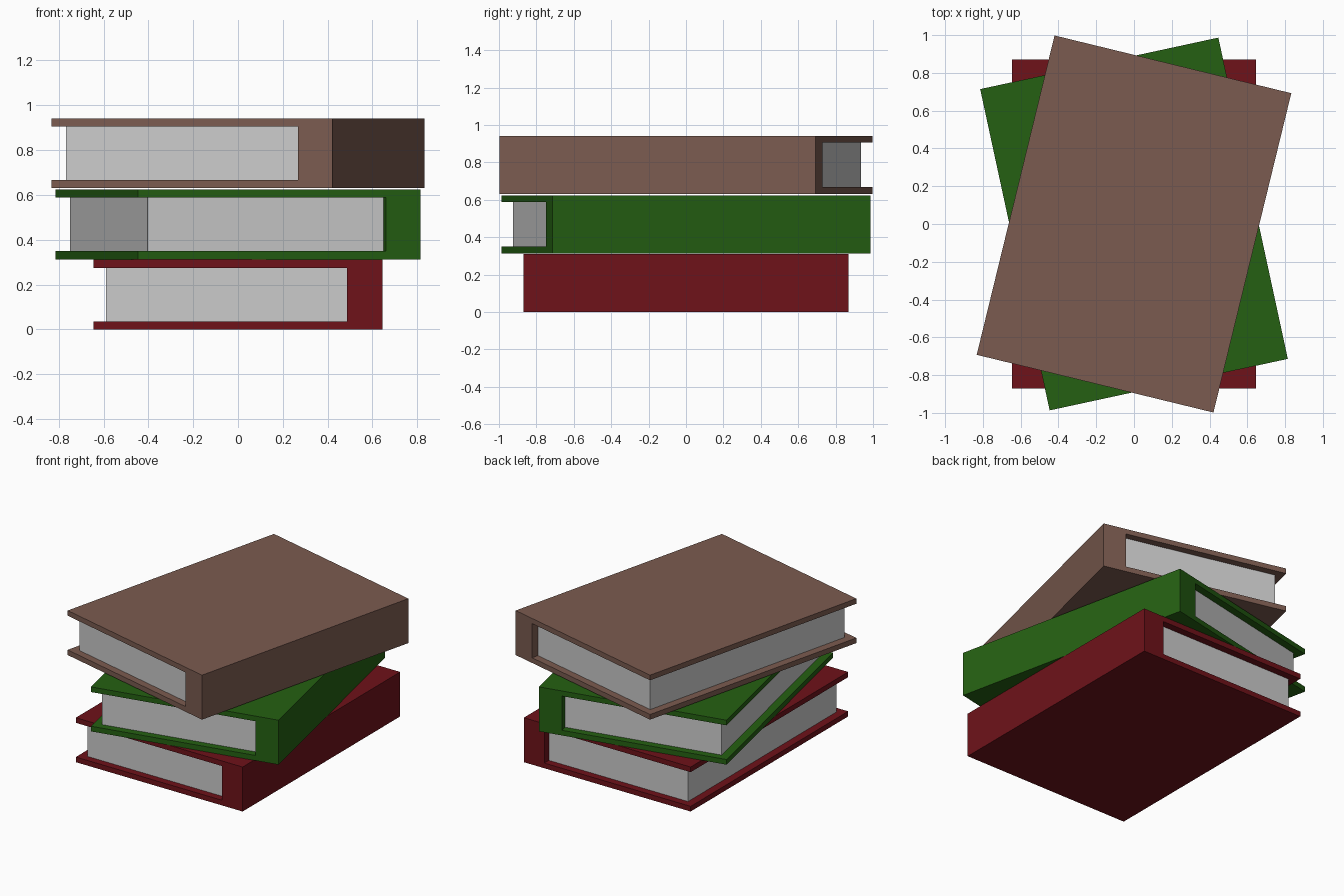
import bpy
import bmesh
from math import radians

if "Cube" in bpy.data.objects:
    bpy.data.objects.remove(bpy.data.objects["Cube"])

HALF_W, HALF_L, HEIGHT = 0.645, 0.87, 0.311   # outer size of a book
BOARD = 0.036                                 # cover board thickness
SPINE_X = 0.487                               # inner face of the thick spine
PAGE_X, PAGE_L = -0.59, 0.82                  # recessed page edges


def extrude_profile(name, points, half_length, z, angle, material=None):
    """Extrude an x-z outline along y and place it at height z."""
    bm = bmesh.new()
    face = bm.faces.new([bm.verts.new((x, -half_length, h)) for x, h in points])
    result = bmesh.ops.extrude_face_region(bm, geom=[face])
    moved = [g for g in result["geom"] if isinstance(g, bmesh.types.BMVert)]
    bmesh.ops.translate(bm, verts=moved, vec=(0, 2 * half_length, 0))
    bmesh.ops.recalc_face_normals(bm, faces=bm.faces)
    mesh = bpy.data.meshes.new(name)
    bm.to_mesh(mesh)
    bm.free()
    obj = bpy.data.objects.new(name, mesh)
    bpy.context.collection.objects.link(obj)
    obj.location.z = z
    obj.rotation_euler.z = radians(angle)
    if material:
        mesh.materials.append(material)
    return obj


def make_book(name, z, angle, color):
    mat = bpy.data.materials.new(name + "_cover")
    mat.diffuse_color = (*color, 1)
    mat.use_nodes = True
    mat.node_tree.nodes["Principled BSDF"].inputs["Base Color"].default_value = mat.diffuse_color
    top = HEIGHT - BOARD
    # C-shaped cover: two boards joined by a thick spine
    cover = [(-HALF_W, 0), (HALF_W, 0), (HALF_W, HEIGHT), (-HALF_W, HEIGHT),
             (-HALF_W, top), (SPINE_X, top), (SPINE_X, BOARD), (-HALF_W, BOARD)]
    extrude_profile(name + "_cover", cover, HALF_L, z, angle, mat)
    # Page block filling the cover
    pages = [(PAGE_X, BOARD), (SPINE_X, BOARD), (SPINE_X, top), (PAGE_X, top)]
    extrude_profile(name + "_pages", pages, PAGE_L, z, angle)


# Stack of three books, each turned differently
make_book("red_book", 0.0, 0, (0.156, 0.006, 0.010))
make_book("green_book", 0.313, 12.2, (0.018, 0.117, 0.006))
make_book("brown_book", 0.631, -13.7, (0.198, 0.105, 0.080))
